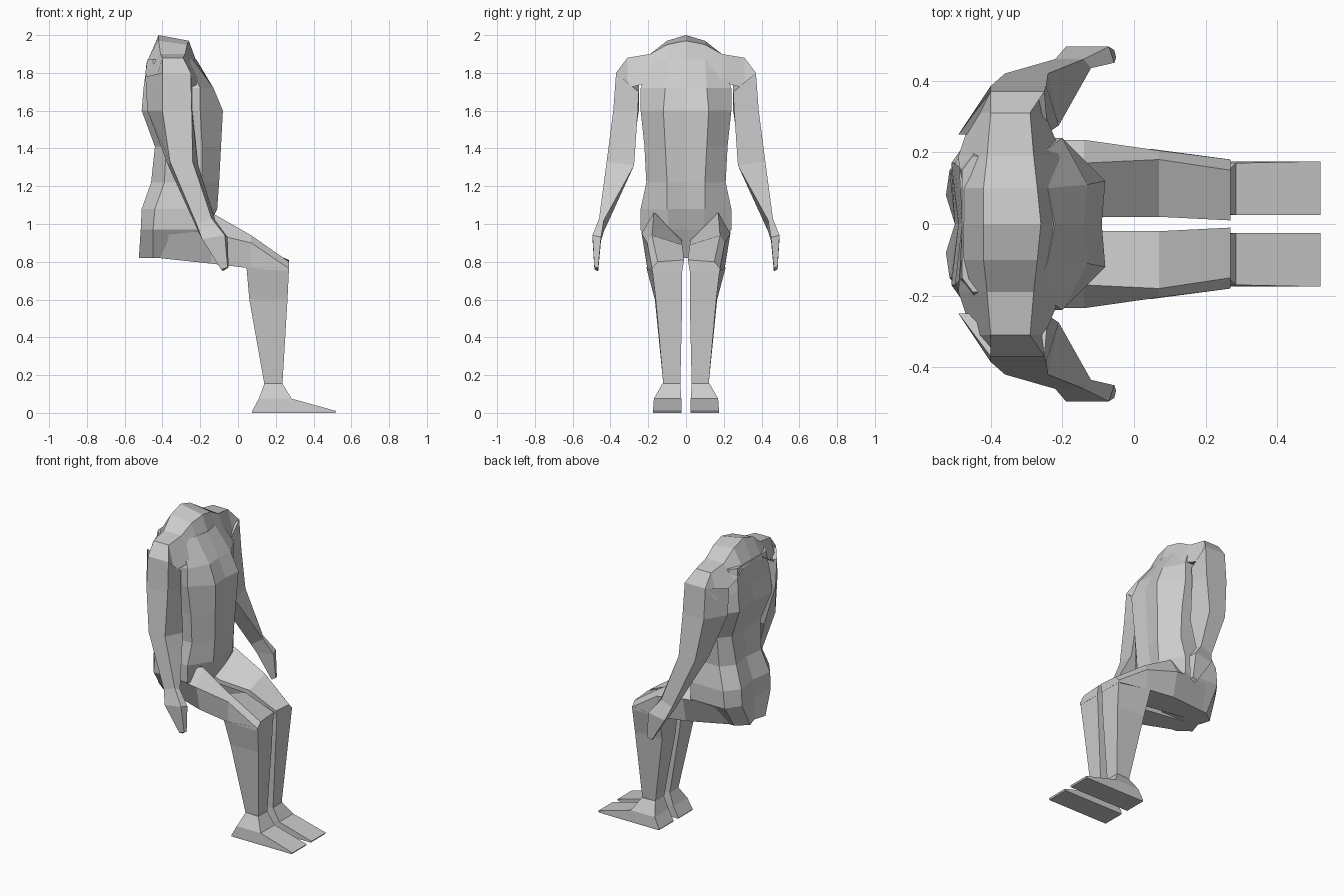
import bpy, bmesh


def loft(name, rings, mirror=False):
    """Skin equal-sized rings of points, cap both ends, optionally mirror over y."""
    bm = bmesh.new()
    vs = [[bm.verts.new(p) for p in r] for r in rings]
    n = len(vs[0])
    for a, b in zip(vs, vs[1:]):
        for i in range(n):
            j = (i + 1) % n
            bm.faces.new((a[i], a[j], b[j], b[i]))
    bm.faces.new(vs[0])
    bm.faces.new(vs[-1])
    bmesh.ops.recalc_face_normals(bm, faces=bm.faces)
    me = bpy.data.meshes.new(name)
    bm.to_mesh(me)
    bm.free()
    ob = bpy.data.objects.new(name, me)
    bpy.context.collection.objects.link(ob)
    if mirror:
        m = ob.modifiers.new("Mirror", 'MIRROR')
        m.use_axis = (False, True, False)
        m.use_mirror_merge = False
    return ob


# Torso: z, front centre x, four (x, y) half-profile points, back centre x
torso = [
    (1.87, -.22, (-.24, .10), (-.27, .19), (-.45, .19), (-.48, .15), -.48),
    (1.72, -.14, (-.13, .11), (-.20, .24), (-.44, .24), (-.50, .17), -.48),
    (1.60, -.09, (-.08, .12), (-.20, .24), (-.46, .24), (-.51, .17), -.49),
    (1.41, -.10, (-.09, .11), (-.19, .22), (-.38, .22), (-.44, .15), -.43),
    (1.22, -.11, (-.10, .10), (-.19, .21), (-.39, .21), (-.46, .13), -.44),
    (1.08, -.13, (-.11, .10), (-.20, .24), (-.44, .24), (-.51, .15), -.49),
    (0.97, -.16, (-.16, .09), (-.20, .24), (-.45, .24), (-.515, .15), -.50),
    (0.82, -.24, (-.22, .06), (-.25, .15), (-.45, .14), (-.525, .08), -.50),
]
rings = []
for z, f, *side, b in torso:
    rings.append([(f, 0, z)] + [(x, y, z) for x, y in side] + [(b, 0, z)]
                 + [(x, -y, z) for x, y in reversed(side)])
loft("torso", rings)

# Shoulder yoke: y, then (x, z) of top back, top front, low front, low back
yoke = [
    (0, (-.42, 2.0), (-.26, 1.97), (-.22, 1.86), (-.48, 1.86)),
    (.10, (-.42, 1.97), (-.27, 1.95), (-.23, 1.84), (-.485, 1.85)),
    (.19, (-.41, 1.90), (-.28, 1.90), (-.20, 1.75), (-.49, 1.80)),
    (.31, (-.40, 1.88), (-.29, 1.88), (-.25, 1.72), (-.45, 1.72)),
    (.37, (-.40, 1.80), (-.25, 1.80), (-.25, 1.72), (-.40, 1.72)),
]
full = [(-s[0], *s[1:]) for s in reversed(yoke[1:])] + yoke
loft("shoulders", [[(x, y, z) for x, z in pts] for y, *pts in full])

# Arms: rings of back outer, front outer, front inner, back inner
loft("arm", [
    [(-.40, .37, 1.80), (-.25, .37, 1.80), (-.24, .25, 1.70), (-.49, .25, 1.78)],
    [(-.40, .385, 1.60), (-.245, .385, 1.60), (-.24, .255, 1.60), (-.48, .25, 1.60)],
    [(-.36, .42, 1.33), (-.24, .42, 1.33), (-.21, .275, 1.31), (-.37, .29, 1.31)],
    [(-.22, .46, 1.00), (-.14, .46, 1.03), (-.12, .435, 1.02), (-.21, .435, .96)],
    [(-.19, .495, .92), (-.07, .495, .94), (-.055, .45, .93), (-.18, .45, .91)],
    [(-.09, .485, .76), (-.055, .485, .77), (-.05, .465, .77), (-.08, .465, .75)],
], mirror=True)

# Thighs: x, then (y, z) of top inner, top outer, side, bottom outer, bottom inner
thigh = [
    (-.42, (.02, .98), (.17, 1.00), (.23, .98), (.14, .82), (.02, .82)),
    (-.14, (.02, .90), (.17, 1.06), (.235, .95), (.20, .79), (.02, .79)),
    (.07, (.02, .89), (.18, .94), (.205, .90), (.205, .765), (.02, .765)),
    (.27, (.01, .81), (.15, .80), (.18, .765), (.18, .75), (.02, .75)),
]
loft("thigh", [[(x, y, z) for y, z in pts] for x, *pts in thigh], mirror=True)


def block(z, back, front, inner, outer_back, outer_front):
    return [(back, inner, z), (front, inner, z),
            (front, outer_front, z), (back, outer_back, z)]


# Shins
loft("shin", [
    block(.77, .045, .27, .02, .21, .18),
    block(.60, .06, .262, .02, .165, .16),
    block(.15, .14, .235, .03, .12, .12),
], mirror=True)

# Feet: sloping wedges with a long toe
loft("foot", [
    block(.155, .14, .235, .03, .12, .125),
    block(.075, .11, .285, .025, .17, .17),
    block(.01, .075, .52, .025, .175, .175),
    block(0, .075, .515, .025, .175, .175),
], mirror=True)
